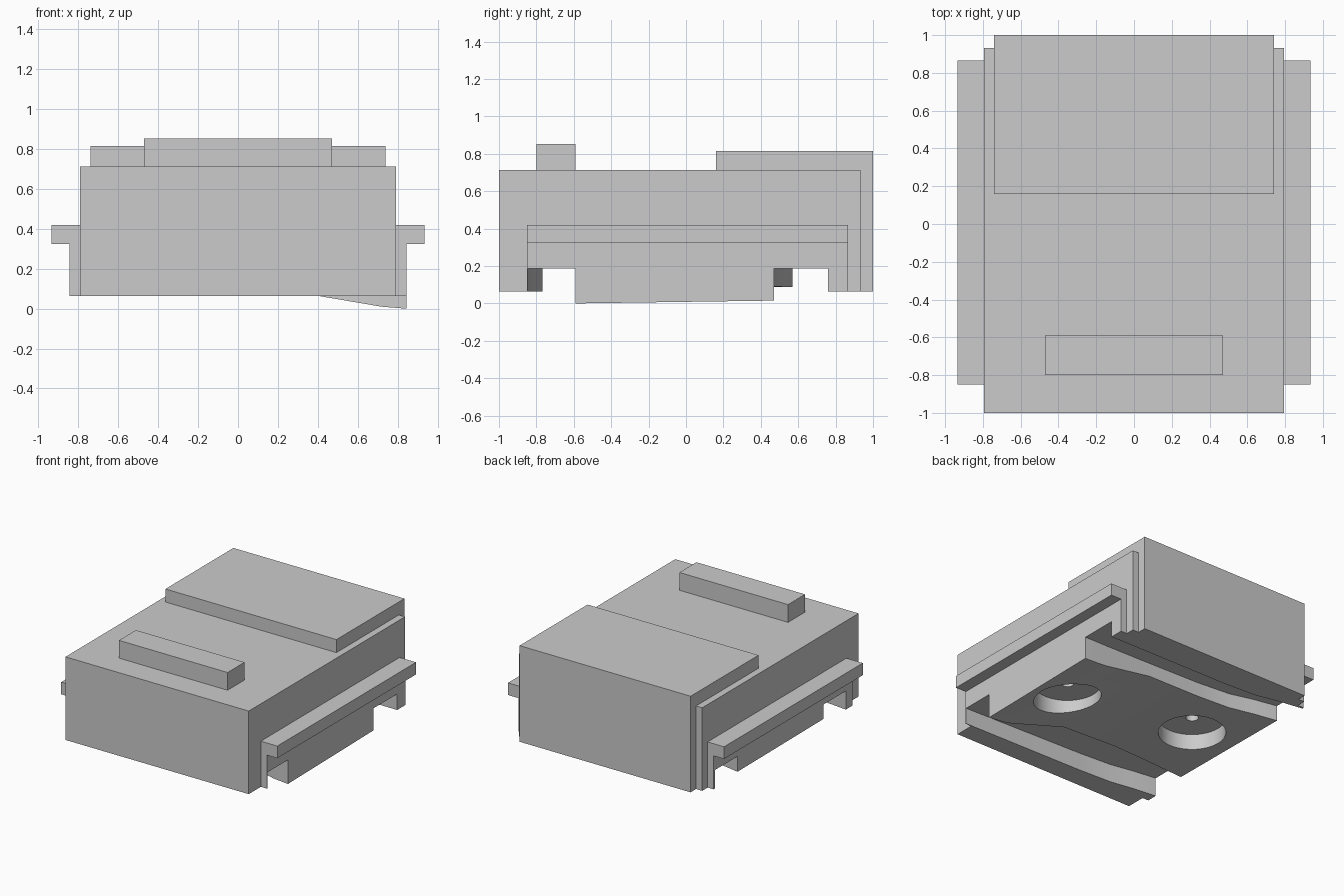
import bpy, bmesh

if "Cube" in bpy.data.objects:
    bpy.data.objects.remove(bpy.data.objects["Cube"])

grey = bpy.data.materials.new("plain_grey")
grey.use_nodes = True
colour = (0.6, 0.6, 0.6, 1)
grey.diffuse_color = colour
grey.node_tree.nodes["Principled BSDF"].inputs["Base Color"].default_value = colour


def finish(name, bm):
    bmesh.ops.recalc_face_normals(bm, faces=bm.faces)
    mesh = bpy.data.meshes.new(name)
    bm.to_mesh(mesh)
    bm.free()
    mesh.materials.append(grey)
    ob = bpy.data.objects.new(name, mesh)
    bpy.context.collection.objects.link(ob)
    return ob


def loft(name, sections):
    """Join equal closed sections into a capped solid."""
    bm = bmesh.new()
    rings = [[bm.verts.new(p) for p in s] for s in sections]
    for a, b in zip(rings, rings[1:]):
        for i in range(len(a)):
            j = (i + 1) % len(a)
            bm.faces.new((a[i], a[j], b[j], b[i]))
    bm.faces.new(rings[0])
    bm.faces.new(rings[-1])
    return finish(name, bm)


def box(name, x, y, z):
    return loft(name, [[(px, y[0], z[0]), (px, y[1], z[0]),
                        (px, y[1], z[1]), (px, y[0], z[1])] for px in x])


def ceiling(x):
    """Height of the recess roof, a little higher towards the right."""
    return 0.198 - 0.012 * x


def strip(name, stations):
    """Solid running across x; each station is x, front y, back y, base z, rise to the back."""
    return loft(name, [[(x, f, z), (x, b, z + rise), (x, b, ceiling(x)), (x, f, ceiling(x))]
                       for x, f, b, z, rise in stations])


def cylinder(name, x, y, radius, z0, z1):
    bm = bmesh.new()
    bmesh.ops.create_cone(bm, cap_ends=True, segments=48, radius1=radius,
                          radius2=radius, depth=z1 - z0)
    bmesh.ops.translate(bm, verts=bm.verts, vec=(x, y, (z0 + z1) / 2))
    return finish(name, bm)


def cut(ob, cutters):
    bpy.context.view_layer.objects.active = ob
    for c in cutters:
        mod = ob.modifiers.new("cut", 'BOOLEAN')
        mod.operation = 'DIFFERENCE'
        mod.solver = 'EXACT'
        mod.object = c
        bpy.ops.object.modifier_apply(modifier=mod.name)


# main housing and the raised parts on top
body = box("body", (-0.793, 0.793), (-1, 0.932), (0.063, 0.713))
box("front_top_bar", (-0.47, 0.47), (-0.8, -0.59), (0.713, 0.852))
box("rear_top_cover", (-0.74, 0.74), (0.16, 1), (0.713, 0.815))
box("rear_panel", (-0.74, 0.74), (0.932, 1), (0.063, 0.713))

# side plates and rails
plates = []
for side, s in (("left", 1), ("right", -1)):
    plates.append(box(side + "_side_plate", (0.793 * s, 0.845 * s), (-0.85, 0.865), (0.063, 0.325)))
    box(side + "_rail", (0.793 * s, 0.935 * s), (-0.85, 0.865), (0.325, 0.42))

# wavy underside recess
recess_path = [(-1, -0.768, 0.85), (-0.845, -0.768, 0.85), (-0.65, -0.79, 0.82),
               (-0.47, -0.82, 0.78), (-0.2, -0.832, 0.765),
               (0.845, -0.845, 0.76), (1, -0.845, 0.76)]
trench = strip("recess_cutter", [(x, f, b, -0.1, 0) for x, f, b in recess_path])

# sloping foot block standing in the recess
block = strip("foot_block", [
    (-0.845, -0.49, 0.57, 0.095, -0.007), (-0.65, -0.475, 0.535, 0.092, -0.004),
    (-0.47, -0.462, 0.49, 0.09, 0), (-0.2, -0.45, 0.472, 0.09, 0),
    (0.25, -0.475, 0.468, 0.09, 0), (0.65, -0.585, 0.468, 0.022, 0.005),
    (0.72, -0.59, 0.47, 0.01, 0.01), (0.845, -0.59, 0.47, 0, 0.015)])

# two round sockets of equal depth, each with a small bore
sockets, bores = [], []
for side, x, y, top in (("left", 0.545, -0.085, 0.165), ("right", -0.495, 0.05, 0.212)):
    sockets.append(cylinder(side + "_socket_cutter", x, y, 0.24, -0.1, top))
    bores.append(cylinder(side + "_bore_cutter", x, y, 0.045, -0.1, top + 0.1))

cutters = [trench] + sockets + bores
cut(body, cutters)
for plate in plates:
    cut(plate, [trench])
cut(block, sockets + bores)
for c in cutters:
    bpy.data.objects.remove(c)

# smooth socket walls, sharp corners elsewhere
bpy.ops.object.select_all(action='DESELECT')
for ob in (body, block):
    ob.select_set(True)
    bpy.context.view_layer.objects.active = ob
bpy.ops.object.shade_smooth_by_angle(angle=0.3)
